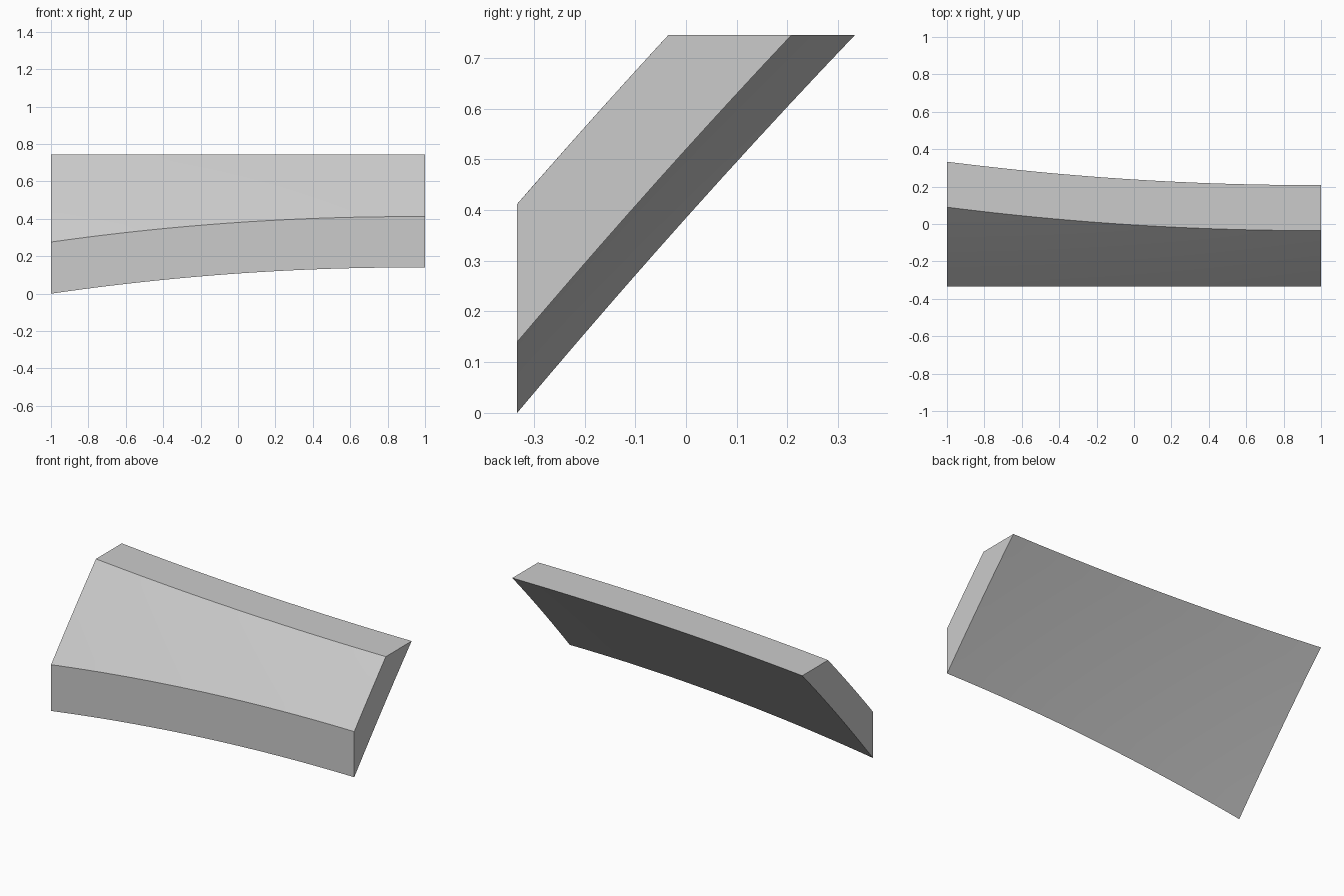
import bpy, bmesh, math

cube = bpy.data.objects.get("Cube")
if cube:
    bpy.data.objects.remove(cube)

FRONT_Y, TOP_Z = -0.333, 0.745
ALONG, UP = 32, 10


def arc(x, start, end, crest):
    """Gentle curve from start at x = -1 to end at its crest."""
    return end + (start - end) * ((x - crest) / (1 + crest)) ** 2


def slope(x, z0, y1, reverse=False):
    """Slightly bowed line from the front edge up to the top edge."""
    run = y1 - FRONT_Y
    pts = []
    for i in range(UP + 1):
        t = i / UP
        bow = 0.108 * run * run * t * (1 - t)
        pts.append((x, FRONT_Y + run * t, z0 + (TOP_Z - z0) * t + bow))
    return pts[::-1] if reverse else pts


# Closed cross-sections swept along the length
bm = bmesh.new()
rings = []
for i in range(ALONG + 1):
    x = -1 + 2 * i / ALONG
    under = slope(x, arc(x, 0, 0.14, 0.92), arc(x, 0.333, 0.208, 0.96))
    over = slope(x, arc(x, 0.276, 0.412, 0.92), arc(x, 0.09, -0.035, 0.96), True)
    rings.append([bm.verts.new(p) for p in under + over])

for a, b in zip(rings, rings[1:]):
    for j in range(len(a)):
        k = (j + 1) % len(a)
        bm.faces.new((a[j], a[k], b[k], b[j]))

# End caps as strips between the underside and the upper side
for ring in (rings[0], rings[-1]):
    n = len(ring)
    for j in range(UP):
        bm.faces.new((ring[j], ring[j + 1], ring[n - 2 - j], ring[n - 1 - j]))
bmesh.ops.recalc_face_normals(bm, faces=bm.faces)

mesh = bpy.data.meshes.new("curved_slab")
bm.to_mesh(mesh)
bm.free()
slab = bpy.data.objects.new("curved_slab", mesh)
bpy.context.collection.objects.link(slab)

# Plain grey finish
grey = bpy.data.materials.new("light_grey")
grey.use_nodes = True
colour = (0.6, 0.6, 0.6, 1)
grey.diffuse_color = colour
grey.node_tree.nodes["Principled BSDF"].inputs["Base Color"].default_value = colour
mesh.materials.append(grey)

bpy.ops.object.select_all(action="DESELECT")
slab.select_set(True)
bpy.context.view_layer.objects.active = slab
bpy.ops.object.shade_smooth_by_angle(angle=math.radians(30))
